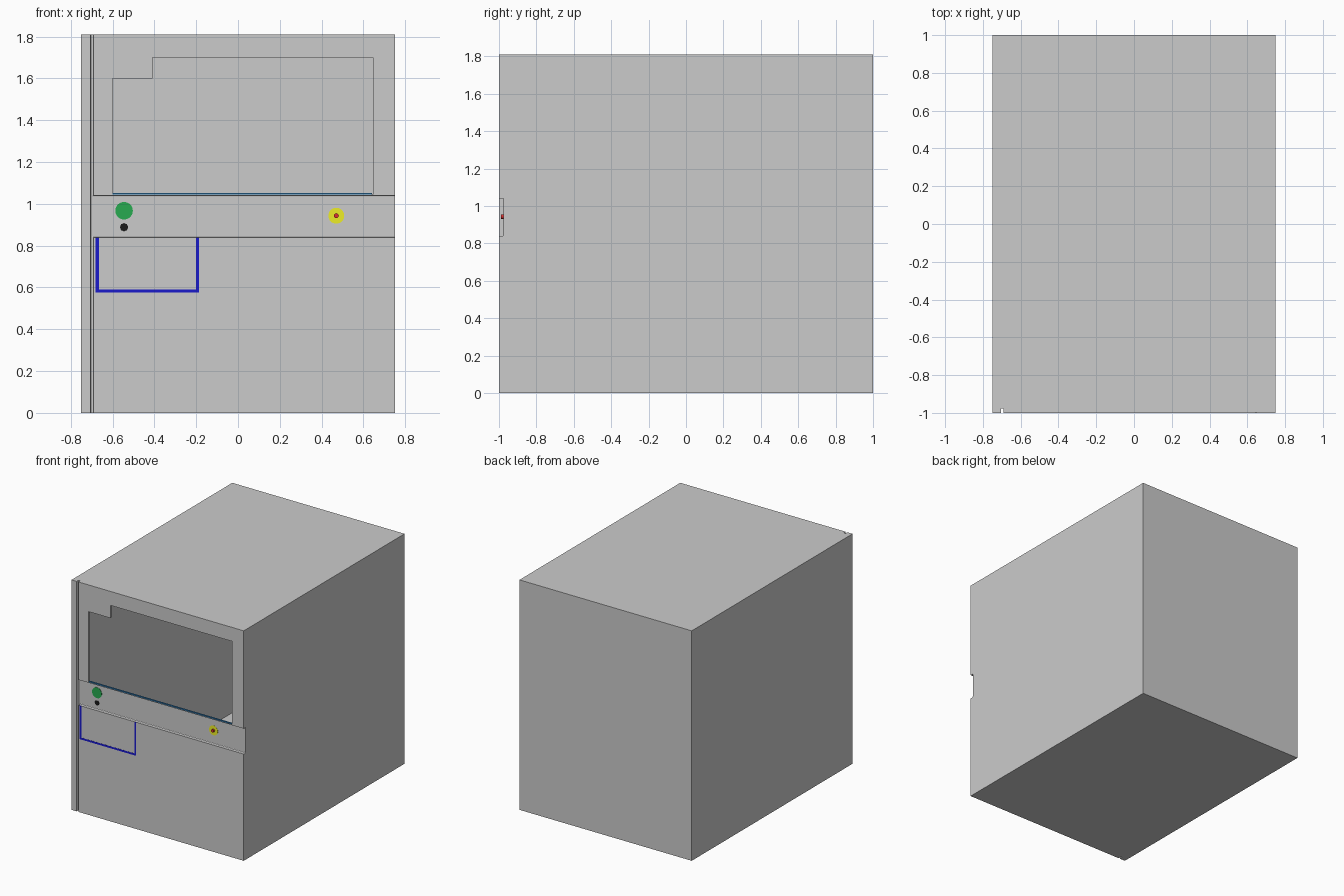
import bpy, bmesh, math

if "Cube" in bpy.data.objects:
    bpy.data.objects.remove(bpy.data.objects["Cube"])


def material(name, rgb):
    m = bpy.data.materials.new(name)
    m.diffuse_color = (*rgb, 1)
    m.use_nodes = True
    m.node_tree.nodes["Principled BSDF"].inputs["Base Color"].default_value = m.diffuse_color
    return m


def finish(name, bm, mat=None):
    bmesh.ops.recalc_face_normals(bm, faces=bm.faces)
    me = bpy.data.meshes.new(name)
    bm.to_mesh(me)
    bm.free()
    ob = bpy.data.objects.new(name, me)
    bpy.context.collection.objects.link(ob)
    if mat:
        me.materials.append(mat)
    return ob


def prism(name, outline, y0, y1, mat=None, fillet_axis=None):
    """Extrude an x/z outline from y0 to y1; optionally round the inner long edges."""
    bm = bmesh.new()
    face = bm.faces.new([bm.verts.new((x, y0, z)) for x, z in outline])
    ext = bmesh.ops.extrude_face_region(bm, geom=[face])
    for v in ext["geom"]:
        if isinstance(v, bmesh.types.BMVert):
            v.co.y = y1
    if fillet_axis is not None:
        edges = []
        for e in bm.edges:
            a, b = (v.co for v in e.verts)
            if abs(a.y - y1) < 1e-5 and abs(b.y - y1) < 1e-5 and abs((a - b)[fillet_axis]) > 0.01:
                edges.append(e)
        edges = sorted(edges, key=lambda e: -e.calc_length())[:2]
        bmesh.ops.bevel(bm, geom=edges, offset=0.005, segments=3, profile=0.5, affect='EDGES')
    return finish(name, bm, mat)


def rect(x0, x1, z0, z1):
    return [(x0, z0), (x1, z0), (x1, z1), (x0, z1)]


def disc(name, x, z, r, y0, y1, mat, sides=32):
    pts = [(x + r * math.cos(2 * math.pi * i / sides), z + r * math.sin(2 * math.pi * i / sides))
           for i in range(sides)]
    return prism(name, pts, y0, y1, mat)


def cut(target, cutter):
    mod = target.modifiers.new("cut", 'BOOLEAN')
    mod.operation, mod.solver, mod.object = 'DIFFERENCE', 'EXACT', cutter
    bpy.context.view_layer.objects.active = target
    bpy.ops.object.modifier_apply(modifier=mod.name)
    bpy.data.objects.remove(cutter)


H = 1.81
BAND_Y = -0.975

# Enclosure with door groove, control band recess, hinge seam and window
cabinet = prism("cabinet", rect(-0.75, 0.75, 0, H), -1, 1)
cut(cabinet, prism("groove_cutter", rect(-0.705, -0.69, -0.1, H + 0.1), -1.1, -0.976, None, 2))
cut(cabinet, prism("band_cutter", rect(-0.698, 0.85, 0.84, 1.04), -1.1, BAND_Y, None, 0))
cut(cabinet, prism("seam_cutter", rect(0.642, 0.648, 1.03, H + 0.1), -1.1, -0.997))
window = [(-0.6, 1.045), (0.645, 1.045), (0.645, 1.7), (-0.41, 1.7), (-0.41, 1.6), (-0.6, 1.6)]
cut(cabinet, prism("window_cutter", window, -1.1, -0.985))

# Open the back of the window so the hollow interior shows
bm = bmesh.new()
bm.from_mesh(cabinet.data)
backs = [f for f in bm.faces if all(abs(v.co.y + 0.985) < 1e-4 for v in f.verts)]
bmesh.ops.delete(bm, geom=backs, context='FACES')
bm.to_mesh(cabinet.data)
bm.free()

# Blue sill under the window
prism("window_sill", rect(-0.6, 0.642, 1.041, 1.051), -0.999, -0.985,
      material("sill_blue", (0.03, 0.2, 0.45)))

# Drawer outline inlaid in the lower front
blue = material("blue", (0.01, 0.01, 0.6))
prism("drawer_trim", [(-0.681, 0.84), (-0.681, 0.576), (-0.186, 0.576), (-0.186, 0.84),
                      (-0.202, 0.84), (-0.202, 0.591), (-0.664, 0.591), (-0.664, 0.84)],
      -1.001, -0.995, blue)

# Controls on the band
disc("start_button", -0.545, 0.967, 0.042, BAND_Y - 0.002, BAND_Y, material("green", (0.02, 0.4, 0.08)))
disc("key_switch", -0.545, 0.888, 0.02, BAND_Y - 0.002, BAND_Y, material("black", (0.01, 0.01, 0.01)), 8)
disc("stop_plate", 0.47, 0.943, 0.038, BAND_Y - 0.002, BAND_Y, material("yellow", (0.85, 0.85, 0.02)))
disc("stop_button", 0.47, 0.943, 0.012, -0.99, BAND_Y, material("red", (0.7, 0.03, 0.03)), 16)
